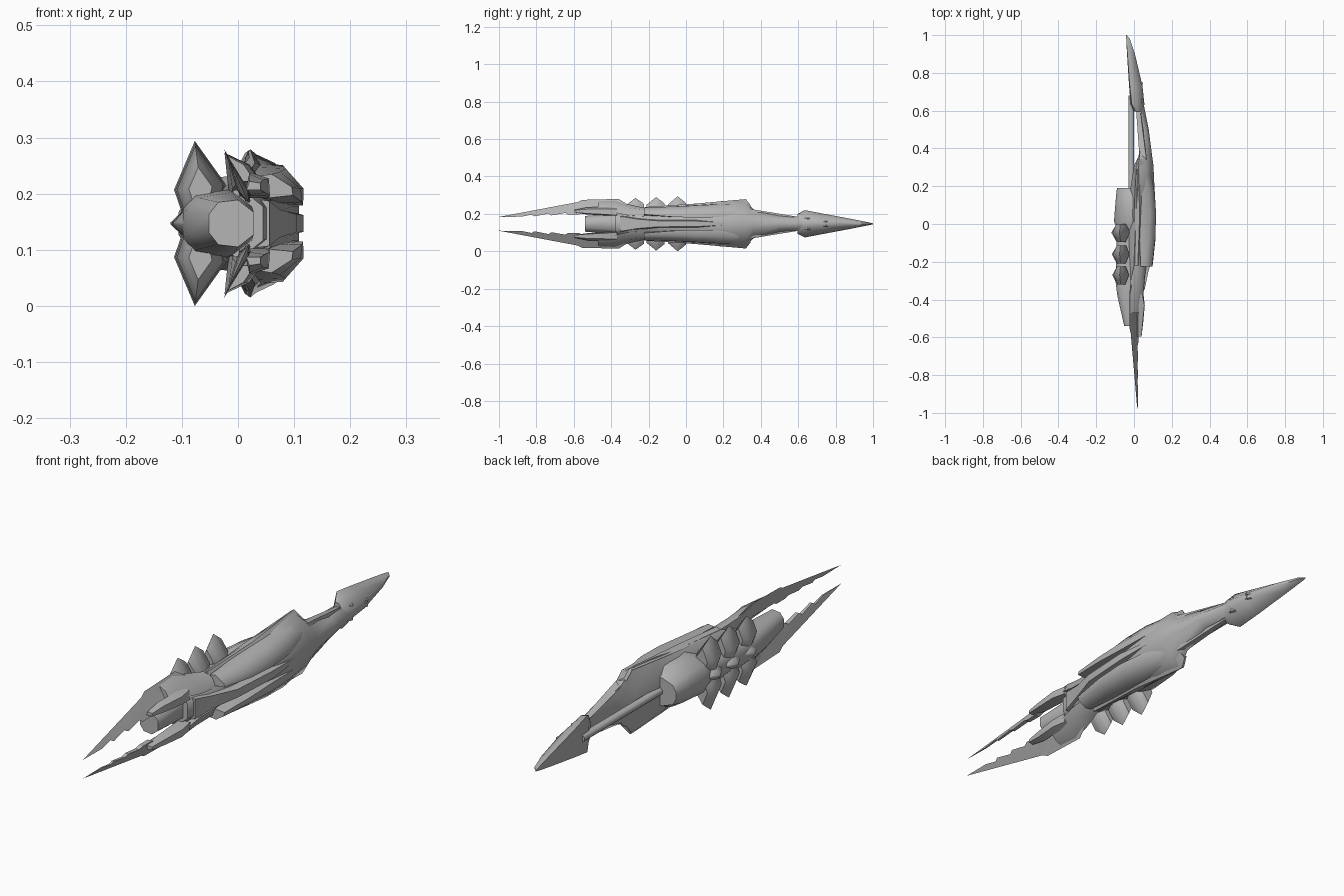
import bpy, bmesh, math

C = 0.147  # height of the mirror plane

grey = bpy.data.materials.new("hull grey")
grey.diffuse_color = (0.46, 0.46, 0.46, 1)


def finish(name, bm, angle=40):
    bmesh.ops.remove_doubles(bm, verts=bm.verts, dist=0.0004)
    bmesh.ops.recalc_face_normals(bm, faces=bm.faces)
    me = bpy.data.meshes.new(name)
    bm.to_mesh(me)
    bm.free()
    ob = bpy.data.objects.new(name, me)
    bpy.context.collection.objects.link(ob)
    me.materials.append(grey)
    bpy.context.view_layer.objects.active = ob
    ob.select_set(True)
    bpy.ops.object.shade_smooth_by_angle(angle=math.radians(angle))
    ob.select_set(False)
    return ob


def skin(bm, rings):
    """Bridge equal rings of points and cap both ends."""
    vs = [[bm.verts.new(p) for p in r] for r in rings]
    n = len(vs[0])
    for a, b in zip(vs, vs[1:]):
        for i in range(n):
            j = (i + 1) % n
            bm.faces.new((a[i], a[j], b[j], b[i]))
    bm.faces.new(vs[0])
    bm.faces.new(vs[-1])


def hull(name, stations, angle=55):
    """Loft of (y, [(x, half width)...]) sections, symmetric about the mirror plane."""
    bm = bmesh.new()
    skin(bm, [[(x, y, C + w) for x, w in p] + [(x, y, C - w) for x, w in reversed(p)]
              for y, p in stations])
    return finish(name, bm, angle)


def pair(name, stations, angle=45):
    """Loft of (y, [(x, offset)...]) closed sections, built on both sides."""
    for tag, s in (("upper", 1), ("lower", -1)):
        bm = bmesh.new()
        skin(bm, [[(x, y, C + s * w) for x, w in p] for y, p in stations])
        finish(f"{name}_{tag}", bm, angle)


# Main body with its narrow neck
hull("main_body", [
    (0.64, [(0.005, 0.012), (0.015, 0.028), (0.03, 0.03), (0.05, 0.012)]),
    (0.50, [(0.03, 0.015), (0.035, 0.038), (0.055, 0.042), (0.078, 0.014)]),
    (0.36, [(0.025, 0.03), (0.03, 0.078), (0.06, 0.07), (0.096, 0.022)]),
    (0.31, [(0.0, 0.05), (0.018, 0.130), (0.065, 0.108), (0.103, 0.03)]),
    (0.18, [(-0.02, 0.06), (0.015, 0.120), (0.075, 0.097), (0.109, 0.03)]),
    (0.05, [(-0.03, 0.06), (0.01, 0.102), (0.06, 0.085), (0.095, 0.03)]),
    (-0.20, [(-0.03, 0.05), (0.0, 0.085), (0.04, 0.07), (0.07, 0.02)]),
    (-0.30, [(-0.03, 0.05), (0.0, 0.078), (0.035, 0.06), (0.06, 0.025)]),
    (-0.38, [(-0.03, 0.04), (-0.005, 0.06), (0.02, 0.05), (0.045, 0.03)]),
])

# Raised spine along the back
hull("spine", [
    (0.22, [(0.08, 0.010), (0.107, 0.006)]),
    (0.05, [(0.08, 0.024), (0.117, 0.015)]),
    (-0.15, [(0.055, 0.024), (0.105, 0.016)]),
    (-0.26, [(0.04, 0.035), (0.074, 0.025)]),
    (-0.35, [(0.02, 0.045), (0.056, 0.04)]),
])

# Spearhead nose
hull("nose_head", [
    (0.595, [(0.0, 0.02), (0.01, 0.052), (0.025, 0.05), (0.05, 0.015)]),
    (0.635, [(-0.018, 0.03), (-0.012, 0.073), (0.015, 0.066), (0.055, 0.016)]),
    (0.73, [(-0.026, 0.025), (-0.022, 0.055), (0.005, 0.049), (0.045, 0.014)]),
    (0.90, [(-0.037, 0.01), (-0.035, 0.023), (-0.022, 0.02), (0.005, 0.007)]),
    (0.98, [(-0.041, 0.003), (-0.041, 0.007), (-0.036, 0.006), (-0.022, 0.003)]),
    (1.0, [(-0.042, 0.001), (-0.042, 0.002), (-0.041, 0.002), (-0.039, 0.001)]),
])

# Small sensor bumps on the nose
for k, (y, off, x) in enumerate([(0.65, 0.026, 0.044), (0.745, 0.009, 0.042)]):
    pair(f"sensor_{k}", [(y + d, [(x - 0.014, off - 0.008), (x + h, off - 0.004),
                                  (x + h, off + 0.004), (x - 0.014, off + 0.008)])
                         for d, h in ((-0.016, 0.0), (0.0, 0.006), (0.016, -0.006))])

# Long barrel below the neck
hull("barrel", [(y, [(-0.03, 0.006), (-0.022, 0.014), (-0.008, 0.014), (0.0, 0.006)])
                for y in (0.68, 0.1)])

# Neck struts
pair("neck_strut", [
    (0.62, [(0.01, 0.03), (0.03, 0.034), (0.035, 0.022)]),
    (0.34, [(0.03, 0.075), (0.066, 0.08), (0.07, 0.06)]),
])

# Rounded belly bulge in front of the pods
hull("belly_bulge", [
    (0.19, [(-0.090, 0.012), (-0.075, 0.038), (-0.03, 0.055), (0.015, 0.06)]),
    (0.15, [(-0.095, 0.018), (-0.08, 0.048), (-0.035, 0.074), (0.015, 0.085)]),
    (0.015, [(-0.106, 0.020), (-0.085, 0.055), (-0.035, 0.082), (0.012, 0.088)]),
    (-0.03, [(-0.09, 0.020), (-0.075, 0.045), (-0.03, 0.065), (0.01, 0.07)]),
])

# Belly housing tapering to the rear engine
hull("engine_housing", [
    (0.0, [(-0.09, 0.025), (-0.075, 0.045), (-0.02, 0.06), (0.01, 0.04)]),
    (-0.30, [(-0.098, 0.025), (-0.078, 0.05), (-0.02, 0.06), (0.02, 0.035)]),
    (-0.38, [(-0.088, 0.022), (-0.07, 0.046), (-0.01, 0.056), (0.025, 0.03)]),
    (-0.54, [(-0.052, 0.016), (-0.035, 0.038), (0.0, 0.042), (0.028, 0.02)]),
])

# Three bands of pointed pods wrapping the belly, each with a keel stud
POD = [(-0.077, 0.147), (-0.114, 0.060), (-0.095, 0.005), (-0.035, 0.012), (-0.022, 0.070)]
PX, PO = -0.066, 0.062
for k, (y, s) in enumerate([(-0.045, 1.0), (-0.16, 0.95), (-0.27, 0.9)]):
    pair(f"pod_{k}", [(y + d, [(PX + (x - PX) * s * f, PO + (o - PO) * s * f) for x, o in POD])
                      for d, f in ((-0.05, 0.5), (-0.028, 0.72), (0.0, 1.0),
                                   (0.024, 0.78), (0.045, 0.58))], 60)
    hull(f"keel_stud_{k}", [(y + d, [(-0.07 - 0.05 * s * f, 0.002), (-0.09, 0.03 * f), (-0.06, 0.035 * f)])
                            for d, f in ((-0.045, 0.5), (0.0, 1.0), (0.04, 0.5))], 60)

# Leaf shaped armour on the shoulders
pair("shoulder_armour", [
    (-0.225, [(0.035, 0.084), (0.06, 0.088), (0.096, 0.065), (0.098, 0.05), (0.05, 0.045)]),
    (-0.08, [(0.03, 0.092), (0.075, 0.092), (0.112, 0.062), (0.114, 0.038), (0.06, 0.036)]),
    (0.05, [(0.03, 0.100), (0.085, 0.098), (0.117, 0.062), (0.116, 0.032), (0.07, 0.034)]),
    (0.17, [(0.03, 0.108), (0.08, 0.104), (0.109, 0.062), (0.109, 0.036), (0.07, 0.04)]),
    (0.30, [(0.03, 0.112), (0.055, 0.106), (0.082, 0.07), (0.086, 0.05), (0.06, 0.05)]),
], 50)

# Side skirts flaring from the body edge
pair("side_skirt", [
    (-0.22, [(0.0, 0.08), (0.02, 0.09), (0.03, 0.06)]),
    (0.05, [(0.0, 0.1), (0.03, 0.108), (0.05, 0.08)]),
    (0.32, [(0.012, 0.125), (0.022, 0.132), (0.06, 0.1)]),
    (0.345, [(0.02, 0.09), (0.03, 0.1), (0.06, 0.08)]),
])

# Arms reaching from the body to the rear blades
pair("blade_arm", [
    (-0.22, [(0.0, 0.045), (0.0, 0.085), (0.045, 0.075), (0.06, 0.04)]),
    (-0.31, [(-0.015, 0.04), (-0.02, 0.105), (0.035, 0.085), (0.055, 0.045)]),
    (-0.38, [(-0.01, 0.06), (-0.024, 0.126), (0.02, 0.105), (0.05, 0.06)]),
    (-0.47, [(0.0, 0.075), (-0.018, 0.120), (0.01, 0.105), (0.03, 0.075)]),
], 55)

# Claw shells beside the engine
pair("claw_shell", [
    (-0.37, [(0.0, 0.05), (0.02, 0.09), (0.045, 0.08), (0.05, 0.045)]),
    (-0.43, [(0.01, 0.045), (0.025, 0.09), (0.055, 0.08), (0.057, 0.05)]),
    (-0.53, [(0.012, 0.05), (0.02, 0.088), (0.045, 0.078), (0.048, 0.055)]),
    (-0.595, [(0.015, 0.06), (0.02, 0.075), (0.04, 0.072), (0.04, 0.06)]),
])

# Long serrated rear blades, sharp along the outer edge
OUTER = {-1.0: 0.037, -0.58: 0.116, -0.555: 0.128, -0.36: 0.133, -0.31: 0.102}
INNER = [(-0.33, 0.06), (-0.40, 0.06), (-0.55, 0.062), (-0.57, 0.050), (-0.63, 0.049),
         (-0.645, 0.058), (-0.72, 0.045), (-0.735, 0.055), (-0.81, 0.040),
         (-0.825, 0.049), (-0.88, 0.038)]
EDGE = list(OUTER.items())
for tag, s in (("upper", 1), ("lower", -1)):
    bm = bmesh.new()
    rings = []
    for side in (-1, 1):
        ring = [(-0.025 + (0.133 - o) * 0.46, y, C + s * o) for y, o in EDGE]
        ring += [(-0.025 + (0.133 - o) * 0.46 + side * 0.010 * min(1, (y + 1.0) * 2.5),
                  y, C + s * o) for y, o in INNER]
        rings.append(ring)
    skin(bm, rings)
    bmesh.ops.triangulate(bm, faces=bm.faces)
    finish(f"rear_blade_{tag}", bm, 30)
